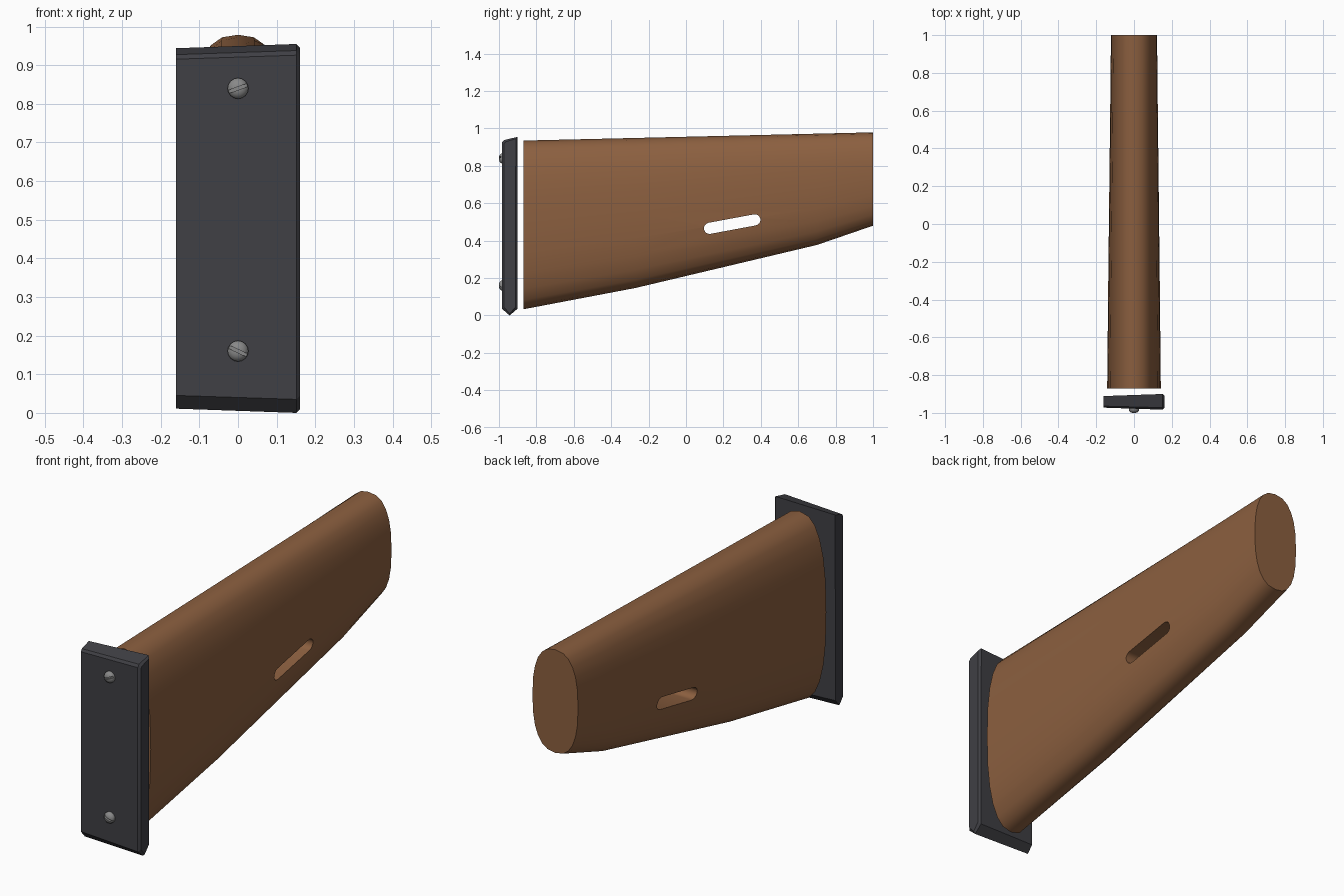
import bpy, bmesh
from math import sin, cos, pi, atan2, hypot, radians
from mathutils import Matrix, Vector

if "Cube" in bpy.data.objects:
    bpy.data.objects.remove(bpy.data.objects["Cube"])


def material(name, rgb):
    m = bpy.data.materials.new(name)
    m.diffuse_color = (*rgb, 1)
    m.use_nodes = True
    m.node_tree.nodes["Principled BSDF"].inputs["Base Color"].default_value = m.diffuse_color
    return m


def loft(name, loops, mat=None):
    """Skin a list of equal-length closed loops and cap both ends."""
    bm = bmesh.new()
    rings = [[bm.verts.new(p) for p in loop] for loop in loops]
    for a, b in zip(rings, rings[1:]):
        for i in range(len(a)):
            j = (i + 1) % len(a)
            bm.faces.new((a[i], a[j], b[j], b[i]))
    bm.faces.new(rings[0])
    bm.faces.new(rings[-1])
    bmesh.ops.recalc_face_normals(bm, faces=bm.faces)
    me = bpy.data.meshes.new(name)
    bm.to_mesh(me)
    bm.free()
    ob = bpy.data.objects.new(name, me)
    bpy.context.collection.objects.link(ob)
    if mat:
        me.materials.append(mat)
    return ob


def cut(ob, cutter):
    """Subtract the cutter, apply, and remove it."""
    mod = ob.modifiers.new("cut", 'BOOLEAN')
    mod.operation, mod.solver, mod.object = 'DIFFERENCE', 'EXACT', cutter
    bpy.context.view_layer.objects.active = ob
    bpy.ops.object.modifier_apply(modifier=mod.name)
    bpy.data.objects.remove(cutter)


def smooth(ob, angle):
    bpy.ops.object.select_all(action='DESELECT')
    ob.select_set(True)
    bpy.context.view_layer.objects.active = ob
    bpy.ops.object.shade_smooth_by_angle(angle=radians(angle))


wood = material("wood", (0.26, 0.115, 0.05))
black = material("dark_plate", (0.05, 0.05, 0.058))
steel = material("steel", (0.25, 0.25, 0.25))

# Wooden stock: superellipse sections (y, bottom, top, half width)
SECTIONS = [(-0.87, 0.033, 0.935, 0.142), (-0.27, 0.147, 0.949, 0.136),
            (0.70, 0.377, 0.972, 0.125), (1.0, 0.48, 0.979, 0.122)]


def power(v):
    return (1 if v > 0 else -1) * abs(v) ** 0.8 if abs(v) > 1e-6 else 0


def section(y, lo, hi, w, n=24):
    ts = [2 * pi * i / n for i in range(n)]
    return [(w * power(sin(t)), y, (lo + hi) / 2 + (hi - lo) / 2 * power(cos(t))) for t in ts]


stock = loft("stock", [section(*s) for s in SECTIONS], wood)

# Sling slot through the stock
A, B, R = (0.126, 0.466), (0.368, 0.511), 0.03
ang = atan2(B[1] - A[1], B[0] - A[0])
outline = [(c[0] + R * cos(ang + s + pi * k / 8), c[1] + R * sin(ang + s + pi * k / 8))
           for c, s in ((B, -pi / 2), (A, pi / 2)) for k in range(9)]
cut(stock, loft("slot_cutter", [[(x, y, z) for y, z in outline] for x in (-0.3, 0.3)]))
smooth(stock, 35)

# Butt plate: side profile carried across x, tapering left, chamfered right
PROFILE = [(-0.983, 0.035), (-0.943, 0.0), (-0.902, 0.035),
           (-0.900, 0.955), (-0.972, 0.938), (-0.983, 0.926)]


def plate_loop(x, inset):
    sy, sz = 1 - inset / 0.042, 1 - inset / 0.478
    return [(x, -0.942 + (y + 0.942) * sy, 0.478 + (z - 0.478) * sz) for y, z in PROFILE]


plate = loft("butt_plate", [plate_loop(-0.161, 0.011), plate_loop(0.151, 0), plate_loop(0.161, 0.010)], black)
smooth(plate, 30)

# Slotted dome screws
DOME = [(0.027, -0.97), (0.027, -0.985), (0.024, -0.991), (0.017, -0.997), (0.008, -1.0)]
for name, z, tilt in (("upper_screw", 0.84, 20), ("lower_screw", 0.16, -25)):
    screw = loft(name, [[(r * cos(2 * pi * i / 16), y, z + r * sin(2 * pi * i / 16)) for i in range(16)]
                        for r, y in DOME], steel)
    rot = Matrix.Rotation(radians(-tilt), 3, 'Y')
    rect = [rot @ Vector(p) for p in ((-0.04, 0, -0.004), (0.04, 0, -0.004), (0.04, 0, 0.004), (-0.04, 0, 0.004))]
    cut(screw, loft("screw_cutter", [[(p.x, y, z + p.z) for p in rect] for y in (-1.02, -0.988)]))
    smooth(screw, 35)
